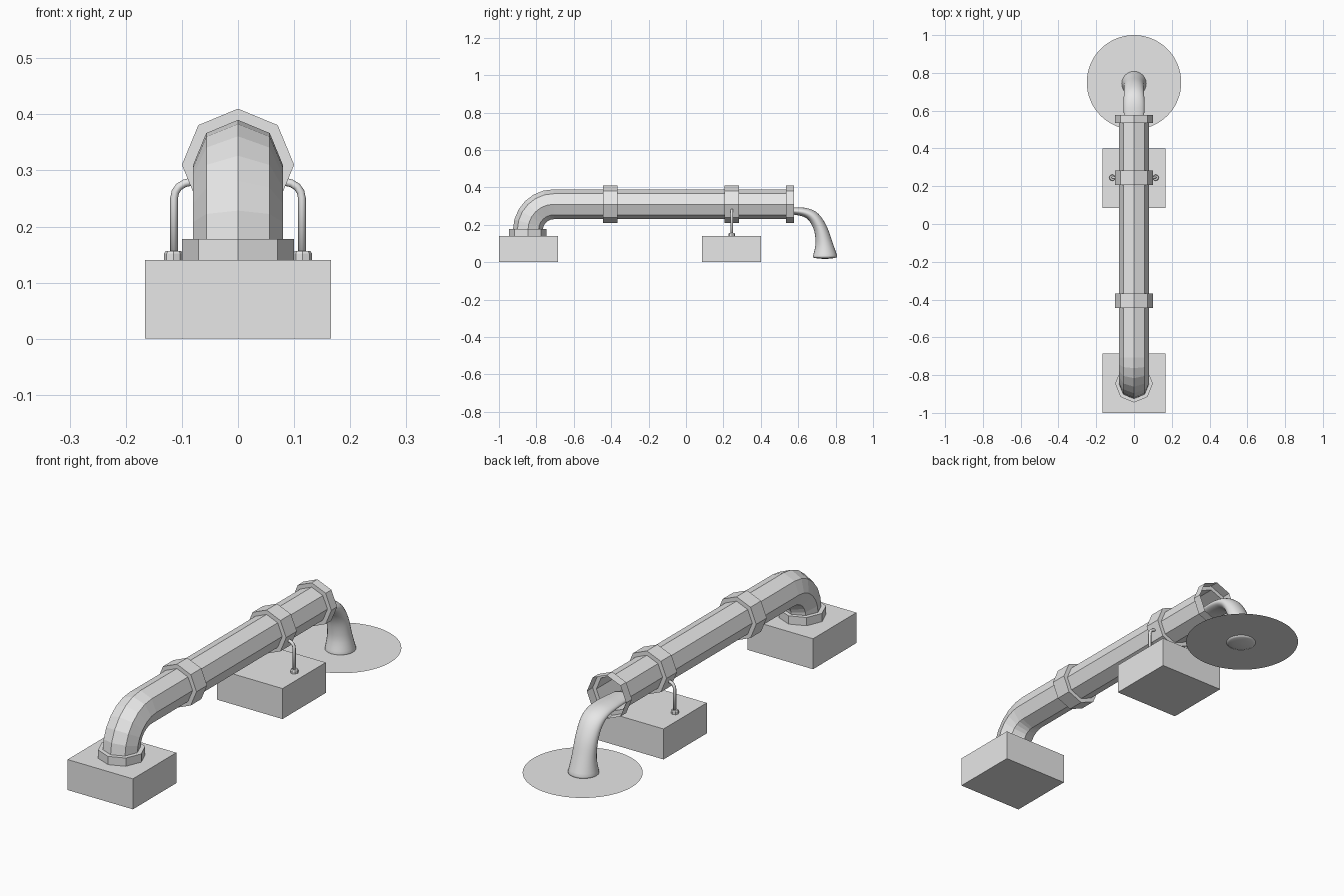
import bpy, bmesh, math
from mathutils import Vector

if "Cube" in bpy.data.objects:
    bpy.data.objects.remove(bpy.data.objects["Cube"])

grey = bpy.data.materials.new("light_grey")
grey.diffuse_color = (0.8, 0.8, 0.8, 1)
grey.use_nodes = True
grey.node_tree.nodes["Principled BSDF"].inputs["Base Color"].default_value = grey.diffuse_color


def finish(bm, name, smooth=False):
    bmesh.ops.recalc_face_normals(bm, faces=bm.faces)
    me = bpy.data.meshes.new(name)
    bm.to_mesh(me)
    bm.free()
    me.materials.append(grey)
    for p in me.polygons:
        p.use_smooth = smooth
    ob = bpy.data.objects.new(name, me)
    bpy.context.collection.objects.link(ob)
    return ob


def tube(name, pts, radii, side, n=8, caps=False, smooth=False):
    """Loft rings along a planar path; side = normal of the path plane,
    radii = (radius along side, radius in plane) per point."""
    bm = bmesh.new()
    side = Vector(side)
    pts = [Vector(p) for p in pts]
    rings = []
    for i, (p, (ra, rb)) in enumerate(zip(pts, radii)):
        a, b = pts[max(i - 1, 0)], pts[min(i + 1, len(pts) - 1)]
        up = (b - a).normalized().cross(side)
        rings.append([bm.verts.new(p + side * ra * math.cos(math.tau * k / n)
                                   + up * rb * math.sin(math.tau * k / n)) for k in range(n)])
    for r, s in zip(rings, rings[1:]):
        for k in range(n):
            bm.faces.new((r[k], r[(k + 1) % n], s[(k + 1) % n], s[k]))
    if caps:
        bm.faces.new(rings[0])
        bm.faces.new(rings[-1])
    return finish(bm, name, smooth)


def box(name, y0, y1, hx, z1):
    bm = bmesh.new()
    bmesh.ops.create_cube(bm, size=1)
    for v in bm.verts:
        v.co = (v.co.x * 2 * hx, (y0 + y1) / 2 + v.co.y * (y1 - y0), (v.co.z + 0.5) * z1)
    return finish(bm, name)


X = (1, 0, 0)
PZ, PR, CR = 0.31, 0.08, 0.1      # pipe height, pipe radius, collar radius
PY, BEND = -0.845, 0.138          # vertical pipe position, elbow radius

# Foundation blocks
box("front_block", -1.0, -0.685, 0.166, 0.14)
box("middle_block", 0.086, 0.40, 0.166, 0.14)

# Pipe with elbow
path = [(0, PY, 0.14)]
for i in range(7):
    a = math.pi / 2 * i / 6
    path.append((0, PY + BEND * (1 - math.cos(a)), PZ - BEND + BEND * math.sin(a)))
path.append((0, 0.536, PZ))
tube("pipe", path, [(PR, PR)] * len(path), X)

# Collars (stepped octagonal shells)
for name, y0, y1 in (("front_collar", -0.444, -0.367), ("middle_collar", 0.207, 0.284)):
    tube(name, [(0, y, PZ) for y in (y0, y0 + 1e-4, y1 - 1e-4, y1)],
         [(r, r) for r in (PR, CR, CR, PR)], X)
tube("outlet_collar", [(0, y, PZ) for y in (0.535, 0.5351, 0.577)],
     [(r, r) for r in (PR, CR, CR)], X)
tube("base_collar", [(0, PY, z) for z in (0.14, 0.1779, 0.178)],
     [(r, r) for r in (CR, CR, PR)], X)

# Side support rods with nuts
for name, s in (("left", -1), ("right", 1)):
    rod = [(.114, .14), (.114, .25), (.1115, .262), (.105, .271), (.095, .277), (.07, .283)]
    tube(name + "_rod", [(s * x, 0.245, z) for x, z in rod], [(.007, .007)] * len(rod),
         (0, 1, 0), caps=True, smooth=True)
    tube(name + "_nut", [(s * .115, 0.245, z) for z in (.139, .152, .156)],
         [(.017, .017), (.017, .017), (.014, .014)], (0, 1, 0), caps=True)

# Water stream: y, z, half width, half thickness
keys = [(.46, .272, .045, .018), (.52, .274, .050, .018), (.58, .274, .054, .020),
        (.64, .265, .055, .025), (.685, .238, .054, .031), (.72, .177, .053, .036),
        (.738, .10, .055, .046), (.743, .034, .065, .065)]
stations = []
for i in range(len(keys) - 1):
    q = [Vector(keys[min(max(j, 0), len(keys) - 1)]) for j in range(i - 1, i + 3)]
    for t in (0, 0.25, 0.5, 0.75):
        stations.append(0.5 * (2 * q[1] + (q[2] - q[0]) * t
                               + (2 * q[0] - 5 * q[1] + 4 * q[2] - q[3]) * t * t
                               + (3 * q[1] - q[0] - 3 * q[2] + q[3]) * t ** 3))
stations += [Vector((.743, z, r, r)) for z, r in
             ((.034, .065), (.027, .065), (.023, .055), (.020, .035), (.018, .008))]
tube("water_stream", [(0, s[0], s[1]) for s in stations], [(s[2], s[3]) for s in stations],
     X, n=24, caps=True, smooth=True)

# Puddle disc
bm = bmesh.new()
bmesh.ops.create_circle(bm, cap_ends=True, segments=64, radius=0.25)
for v in bm.verts:
    v.co += Vector((0, 0.75, 0.029))
finish(bm, "puddle")
